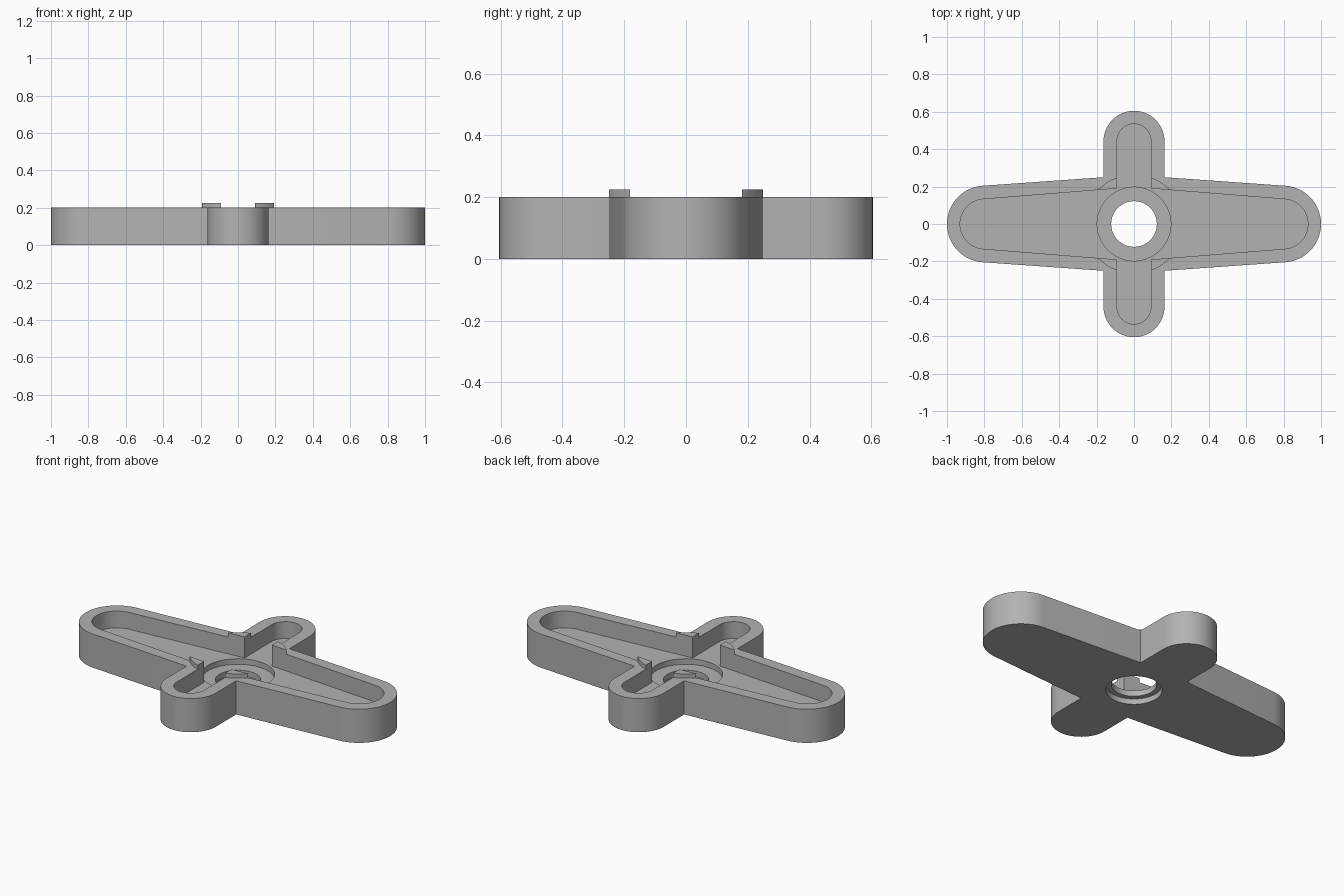
import bpy
import bmesh
import math

if "Cube" in bpy.data.objects:
    bpy.data.objects.remove(bpy.data.objects["Cube"], do_unlink=True)

STEPS = 20


def arc(cx, cy, r, start, end):
    return [(cx + r * math.cos(math.radians(start + (end - start) * i / STEPS)),
             cy + r * math.sin(math.radians(start + (end - start) * i / STEPS)))
            for i in range(STEPS + 1)]


def cross_outline(long_tip, long_r, corner, short_tip):
    """Tapered long arms crossing straight short arms, mirrored from one quarter."""
    cx, short_r = long_tip - long_r, corner[0]
    taper = math.degrees(math.atan2(corner[1] - long_r, cx - corner[0]))
    quarter = arc(cx, 0, long_r, 0, 90 - taper) + [corner]
    quarter += arc(0, short_tip - short_r, short_r, 0, 90)
    half = quarter + [(-x, y) for x, y in reversed(quarter[:-1])]
    return half + [(x, -y) for x, y in reversed(half[1:-1])]


def circle(r):
    return arc(0, 0, r, 0, 360)[:-1] if r == 0 else [
        (r * math.cos(math.tau * i / (4 * STEPS)), r * math.sin(math.tau * i / (4 * STEPS)))
        for i in range(4 * STEPS)]


def prism(name, outline, z0, z1):
    bm = bmesh.new()
    face = bm.faces.new([bm.verts.new((x, y, z0)) for x, y in outline])
    top = bmesh.ops.extrude_face_region(bm, geom=[face])["geom"]
    bmesh.ops.translate(bm, vec=(0, 0, z1 - z0),
                        verts=[v for v in top if isinstance(v, bmesh.types.BMVert)])
    bmesh.ops.recalc_face_normals(bm, faces=bm.faces)
    mesh = bpy.data.meshes.new(name)
    bm.to_mesh(mesh)
    bm.free()
    obj = bpy.data.objects.new(name, mesh)
    bpy.context.collection.objects.link(obj)
    return obj


def combine(body, tool, operation):
    bpy.context.view_layer.objects.active = body
    mod = body.modifiers.new(tool.name, "BOOLEAN")
    mod.operation, mod.solver, mod.object = operation, "EXACT", tool
    bpy.ops.object.modifier_apply(modifier=mod.name)
    bpy.data.objects.remove(tool, do_unlink=True)


# Solid cross body with a raised disc that becomes the four corner tabs
body = prism("cross_arm_body", cross_outline(1.0, 0.205, (0.163, 0.25), 0.605), 0, 0.2)
combine(body, prism("tab_disc", circle(0.265), 0.15, 0.225), "UNION")

# Arm recess, hub pocket, through hole and underside counterbore
combine(body, prism("arm_recess", cross_outline(0.93, 0.133, (0.09, 0.19), 0.535), 0.1, 0.4),
        "DIFFERENCE")
combine(body, prism("hub_pocket", circle(0.197), 0.067, 0.12), "DIFFERENCE")
combine(body, prism("through_hole", circle(0.122), -0.1, 0.11), "DIFFERENCE")
combine(body, prism("counterbore", circle(0.152), -0.1, 0.033), "DIFFERENCE")

# Grey finish
grey = bpy.data.materials.new("plain_grey")
grey.use_nodes = True
colour = (0.45, 0.45, 0.45, 1)
grey.diffuse_color = colour
grey.node_tree.nodes["Principled BSDF"].inputs["Base Color"].default_value = colour
body.data.materials.clear()
body.data.materials.append(grey)

bpy.ops.object.select_all(action="DESELECT")
body.select_set(True)
bpy.context.view_layer.objects.active = body
bpy.ops.object.shade_smooth_by_angle(angle=math.radians(30))
